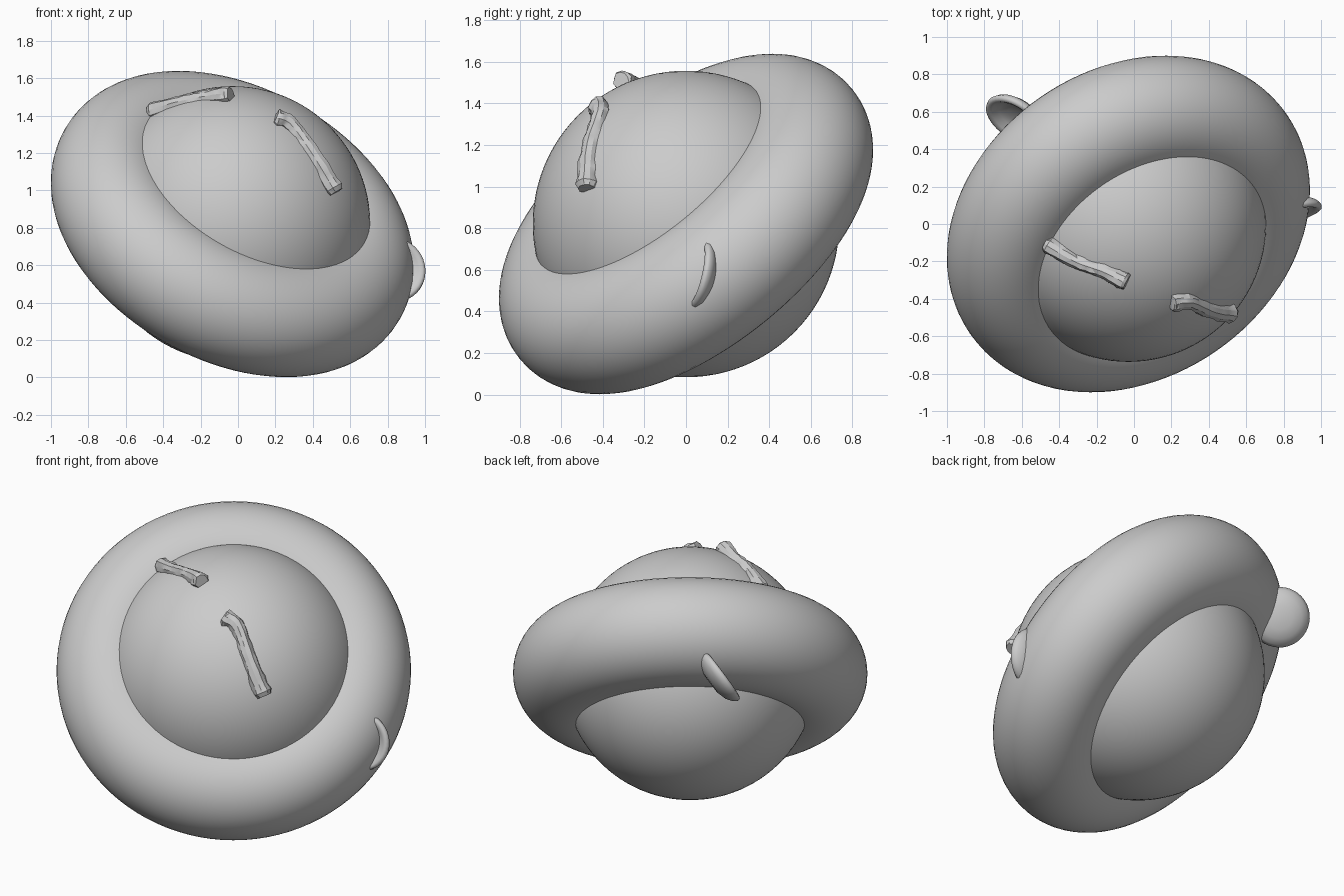
import bpy, bmesh, math, random
from mathutils import Vector, Matrix

if "Cube" in bpy.data.objects:
    bpy.data.objects.remove(bpy.data.objects["Cube"])

random.seed(4)
CENTRE = Vector((-0.03, 0.0, 0.82))
RING_AXIS = Vector((0.40, -0.577, 0.712)).normalized()
SIDE_AXIS = Vector((0.88, -0.30, -0.36)).normalized()   # left/right axis of the head


def mesh_object(name, bm, angle):
    bmesh.ops.recalc_face_normals(bm, faces=bm.faces)
    mesh = bpy.data.meshes.new(name)
    bm.to_mesh(mesh)
    bm.free()
    ob = bpy.data.objects.new(name, mesh)
    bpy.context.collection.objects.link(ob)
    bpy.ops.object.select_all(action='DESELECT')
    ob.select_set(True)
    bpy.context.view_layer.objects.active = ob
    bpy.ops.object.shade_smooth_by_angle(angle=math.radians(angle))
    return ob


# Head ball
bpy.ops.mesh.primitive_uv_sphere_add(segments=96, ring_count=48, radius=0.737, location=CENTRE)
bpy.context.object.name = "head_ball"
bpy.ops.object.shade_smooth()

# Fat tilted ring around the ball
bpy.ops.mesh.primitive_torus_add(major_radius=0.709, minor_radius=0.321,
                                 major_segments=96, minor_segments=48, location=CENTRE)
ring = bpy.context.object
ring.name = "head_ring"
ring.rotation_mode = 'QUATERNION'
ring.rotation_quaternion = RING_AXIS.to_track_quat('Z', 'Y')
bpy.ops.object.shade_smooth()


# Ears: round cupped discs, the open side along the local z axis
def ear(name, centre, facing):
    profile = [(0, -0.045), (0.07, -0.042), (0.125, -0.025), (0.16, 0.0), (0.176, 0.025),
               (0.172, 0.042), (0.155, 0.048), (0.135, 0.038), (0.105, 0.012), (0.06, 0.0), (0, -0.004)]
    bm = bmesh.new()
    verts = [bm.verts.new((r, 0, z)) for r, z in profile]
    edges = [bm.edges.new(p) for p in zip(verts, verts[1:])]
    bmesh.ops.spin(bm, geom=verts + edges, cent=(0, 0, 0), axis=(0, 0, 1),
                   angle=math.tau, steps=40, use_duplicate=False)
    bmesh.ops.remove_doubles(bm, verts=bm.verts, dist=0.0005)
    rot = facing.to_track_quat('Z', 'Y').to_matrix().to_4x4()
    bm.transform(Matrix.Translation(centre) @ rot)
    mesh_object(name, bm, 60)


def mirrored(v):
    return v - 2 * v.dot(SIDE_AXIS) * SIDE_AXIS


ear_pos = Vector((0.855, 0.085, -0.25))
ear_face = Vector((0.24, -0.94, 0.22)).normalized()
ear("right_ear", CENTRE + ear_pos, ear_face)
ear("left_ear", CENTRE + mirrored(ear_pos), mirrored(ear_face))


# Brows: rough bark-like sticks lying on the ball
def spline(p, t):
    i = min(int(t), len(p) - 2)
    f = t - i
    a, b, c, d = p[max(i - 1, 0)], p[i], p[i + 1], p[min(i + 2, len(p) - 1)]
    return 0.5 * (2 * b + (c - a) * f + (2 * a - 5 * b + 4 * c - d) * f * f
                  + (3 * b - a - 3 * c + d) * f ** 3)


def brow(name, points, rings=18, sides=10):
    p = [Vector(v) for v in points]
    ridge = [random.uniform(0.88, 1.1) for _ in range(sides)]
    bm = bmesh.new()
    loops = []
    for k in range(rings):
        u = k / (rings - 1)
        t = u * (len(p) - 1)
        c = spline(p, t)
        along = (spline(p, min(t + 0.05, len(p) - 1)) - spline(p, max(t - 0.05, 0))).normalized()
        out = (c - CENTRE).normalized()
        side = along.cross(out).normalized()
        out = side.cross(along)
        radius = 0.043 + 0.013 * abs(2 * u - 1) ** 2
        if k in (0, rings - 1):
            radius *= 0.75
        loop = []
        for s in range(sides):
            a = math.tau * s / sides
            r = radius * ridge[s] * random.uniform(0.9, 1.1)
            loop.append(bm.verts.new(c + r * (math.cos(a) * side + math.sin(a) * out)))
        loops.append(loop)
    for l0, l1 in zip(loops, loops[1:]):
        for s in range(sides):
            n = (s + 1) % sides
            bm.faces.new((l0[s], l0[n], l1[n], l1[s]))
    bm.faces.new(loops[0])
    bm.faces.new(loops[-1])
    bmesh.ops.triangulate(bm, faces=bm.faces)
    mesh_object(name, bm, 25)


brow("left_brow", [(-0.47, -0.105, 1.415), (-0.31, -0.20, 1.465),
                   (-0.16, -0.255, 1.495), (-0.04, -0.315, 1.51)])
brow("right_brow", [(0.20, -0.42, 1.39), (0.29, -0.41, 1.345),
                    (0.41, -0.46, 1.18), (0.525, -0.475, 0.99)])
